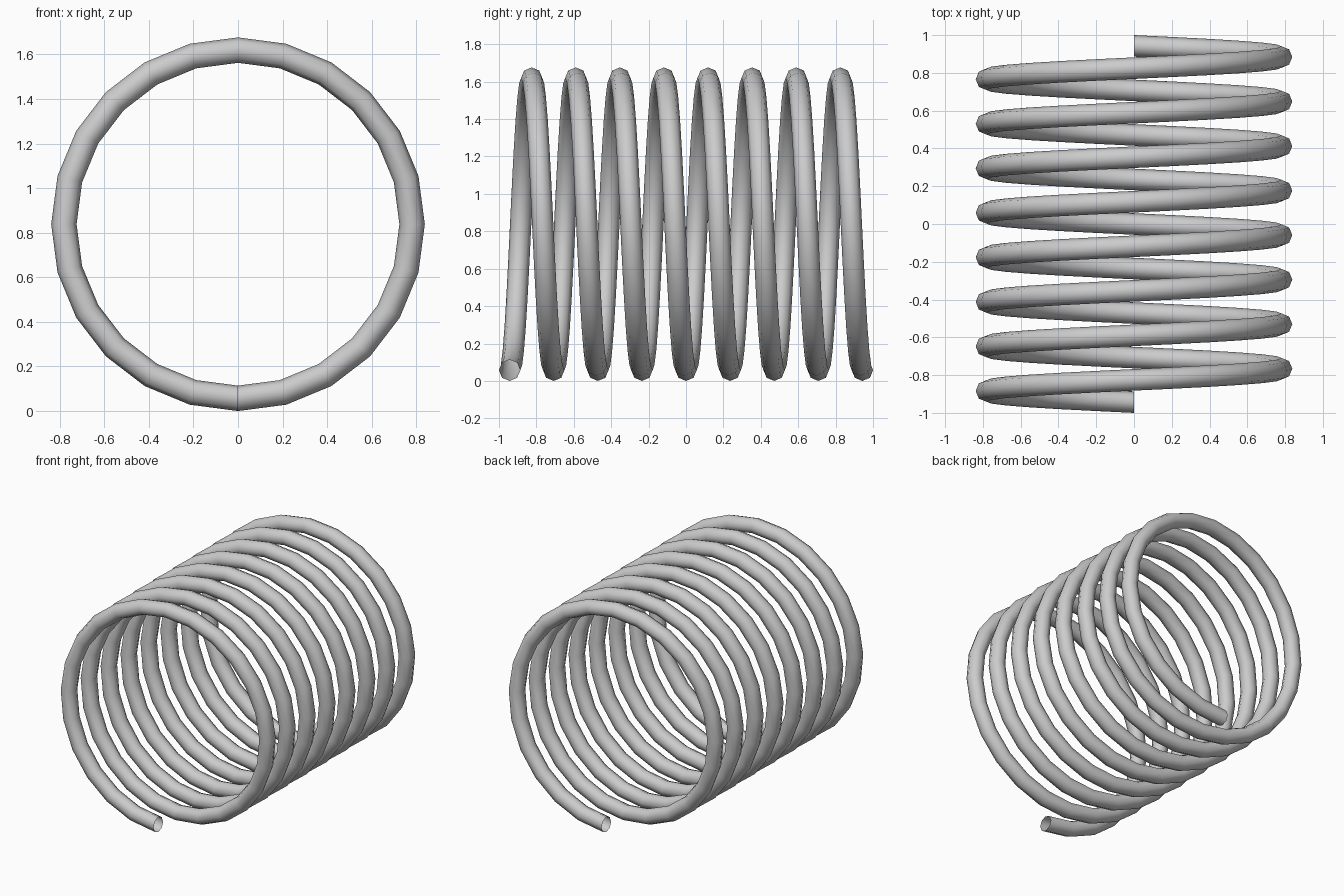
import bpy, bmesh, math

if "Cube" in bpy.data.objects:
    bpy.data.objects.remove(bpy.data.objects["Cube"])

TURNS, STEPS, SIDES = 8, 24, 8      # coils, rings per coil, tube sides
TUBE_R = 0.057                      # wire radius
OUTER_R = 0.838                     # outer coil radius
COIL_R = OUTER_R - TUBE_R           # radius to the wire centre
HALF_L = 1.0 - TUBE_R               # half length between wire end centres

steel = bpy.data.materials.new("light_grey")
steel.diffuse_color = (0.6, 0.6, 0.6, 1.0)
steel.use_nodes = True
steel.node_tree.nodes["Principled BSDF"].inputs["Base Color"].default_value = steel.diffuse_color

# Coil spring: a round section swept along a helix around the y axis, open ends
bm = bmesh.new()
rings = []
for i in range(TURNS * STEPS + 1):
    a = 2 * math.pi * i / STEPS
    y = -HALF_L + 2 * HALF_L * i / (TURNS * STEPS)
    ring = []
    for k in range(SIDES):
        t = 2 * math.pi * k / SIDES
        r = COIL_R + TUBE_R * math.cos(t)
        ring.append(bm.verts.new((-r * math.sin(a),
                                  y + TUBE_R * math.sin(t),
                                  OUTER_R - r * math.cos(a))))
    rings.append(ring)
for p, q in zip(rings, rings[1:]):
    for k in range(SIDES):
        n = (k + 1) % SIDES
        face = bm.faces.new((p[k], p[n], q[n], q[k]))
        face.smooth = True
bmesh.ops.recalc_face_normals(bm, faces=bm.faces)

mesh = bpy.data.meshes.new("coil_spring")
bm.to_mesh(mesh)
bm.free()
mesh.materials.append(steel)
spring = bpy.data.objects.new("coil_spring", mesh)
bpy.context.collection.objects.link(spring)
